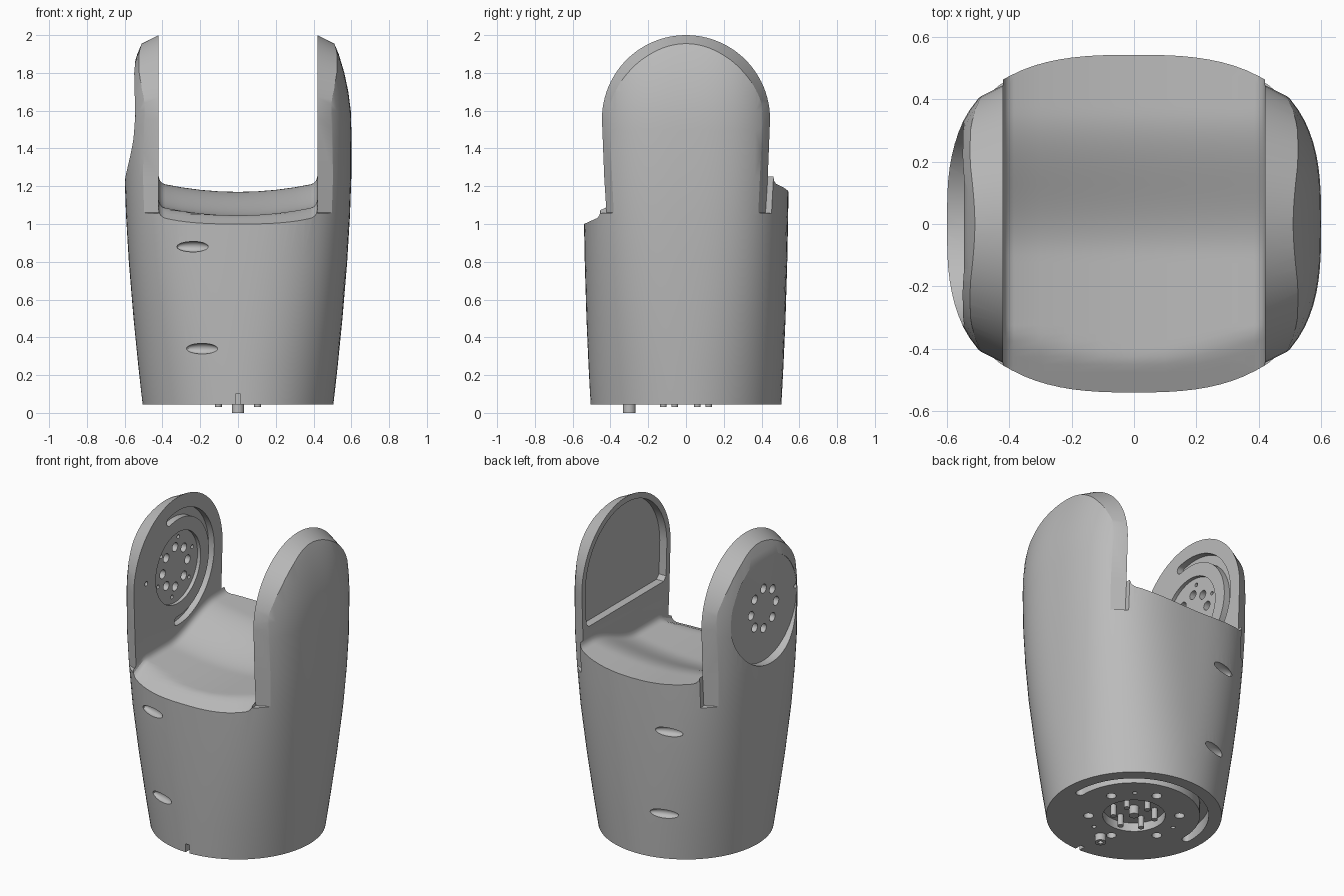
import bpy, bmesh
from math import sin, cos, pi, radians, sqrt

cube = bpy.data.objects.get("Cube")
if cube:
    bpy.data.objects.remove(cube, do_unlink=True)

grey = bpy.data.materials.new("plain_grey")
grey.use_nodes = True
COLOUR = (0.5, 0.5, 0.5, 1)
grey.diffuse_color = COLOUR
grey.node_tree.nodes["Principled BSDF"].inputs["Base Color"].default_value = COLOUR

PIVOT = 1.555      # height of the hinge axis
INNER = 0.42       # inner face of each arm
BASE = 0.045       # underside of the body


def make_object(name, bm):
    bmesh.ops.recalc_face_normals(bm, faces=bm.faces)
    mesh = bpy.data.meshes.new(name)
    bm.to_mesh(mesh)
    bm.free()
    mesh.materials.append(grey)
    ob = bpy.data.objects.new(name, mesh)
    bpy.context.collection.objects.link(ob)
    return ob


def loft(bm, rings):
    """Skin a list of closed rings and cap both ends."""
    loops = [[bm.verts.new(p) for p in ring] for ring in rings]
    n = len(loops[0])
    for a, b in zip(loops, loops[1:]):
        for i in range(n):
            j = (i + 1) % n
            bm.faces.new((a[i], a[j], b[j], b[i]))
    bm.faces.new(loops[0][::-1])
    bm.faces.new(loops[-1])


def prism(bm, outline, axis, a, b):
    """Extrude a flat outline along x or z, from a to b."""
    place = (lambda u, v, w: (w, u, v)) if axis == "X" else (lambda u, v, w: (u, v, w))
    loft(bm, [[place(u, v, w) for u, v in outline] for w in (a, b)])


def circle(u, v, r, n=24):
    return [(u + r * cos(2 * pi * i / n), v + r * sin(2 * pi * i / n)) for i in range(n)]


def on_ring(v, radius, count, start, r, n=16):
    """Circles spaced evenly around a centre."""
    for k in range(count):
        t = radians(start + 360 * k / count)
        yield circle(radius * cos(t), v + radius * sin(t), r, n)


def arc_slot(v, radius, half, start, end, n=40):
    """Outline of a curved slot with round ends."""
    def p(r, t):
        return r * cos(t), v + r * sin(t)
    s, e = radians(start), radians(end)
    ts = [s + (e - s) * i / n for i in range(n + 1)]
    pts = [p(radius + half, t) for t in ts]
    for t, sign in ((e, 1), (s, -1)):
        cx, cy = p(radius, t)
        base = t if sign > 0 else t + pi
        pts += [(cx + half * cos(base + pi * i / 8), cy + half * sin(base + pi * i / 8))
                for i in range(1, 8)]
        if sign > 0:
            pts += [p(radius - half, q) for q in reversed(ts)]
    return pts


def apply_boolean(target, cutter, operation="DIFFERENCE"):
    mod = target.modifiers.new("cut", "BOOLEAN")
    mod.operation, mod.solver, mod.object = operation, "EXACT", cutter
    bpy.context.view_layer.objects.active = target
    bpy.ops.object.modifier_apply(modifier=mod.name)
    bpy.data.objects.remove(cutter, do_unlink=True)


# Body: round at the base, squarish oval higher up (height, half x, half y, exponent)
SECTIONS = [(BASE, .505, .505, 2), (.25, .528, .516, 2.15), (.5, .553, .527, 2.35),
            (.8, .578, .536, 2.6), (1.05, .593, .541, 2.75), (1.25, .6, .543, 2.85),
            (1.5, .6, .545, 2.9), (1.6, .597, .545, 2.9), (1.7, .584, .545, 2.9),
            (1.8, .563, .545, 2.9), (1.9, .533, .545, 2.9), (1.96, .508, .545, 2.9),
            (2.03, .47, .545, 2.9)]


def oval(z, rx, ry, n, count=96):
    ring = []
    for i in range(count):
        c, s = cos(2 * pi * i / count), sin(2 * pi * i / count)
        k = (abs(c) ** n + abs(s) ** n) ** (-1 / n)
        ring.append((rx * c * k, ry * s * k, z))
    return ring


bm = bmesh.new()
loft(bm, [oval(*s) for s in SECTIONS])
body = make_object("forked_body", bm)


# Channel between the arms, with a curved stepped floor
def floor_height(x, y):
    t = min(max((y + .1) / .46, 0), 1)
    z = 1.045 + .125 * t * t * (3 - 2 * t) + .27 * x * x
    z = min(z, 1.0 + .45 * (y + .54))
    f = min(max((abs(x) - INNER + .035) / .035, 0), 1)
    return z + .035 * (1 - sqrt(1 - f * f))


half_xs = [0, .1, .2, .3, .385, .398, .408, .415, INNER]
xs = [-x for x in half_xs[:0:-1]] + half_xs
ys = [-.7 + 1.4 * i / 56 for i in range(57)]
bm = bmesh.new()
loft(bm, [[(x, y, floor_height(x, y)) for y in ys] + [(x, .7, 2.3), (x, -.7, 2.3)] for x in xs])
apply_boolean(body, make_object("channel_cutter", bm))


# Rounded arm outline that tapers outward, leaving the middle untouched
def envelope(x):
    h = .445 - (abs(x) - INNER) * .5 if abs(x) > INNER - .0005 else .85
    side = [(.9, -.1), (.9, 1.0), (h - .024, 1.06), (h - .012, 1.25)]
    arch = [(h * cos(pi * i / 48), PIVOT + h * sin(pi * i / 48)) for i in range(49)]
    return [(x, y, z) for y, z in side + arch + [(-y, z) for y, z in side[::-1]]]


bm = bmesh.new()
loft(bm, [envelope(x) for x in (-.7, -.4199, -.419, .419, .4199, .7)])
apply_boolean(body, make_object("arm_envelope", bm), "INTERSECT")

# Recesses: hinge discs, curved groove, arched pocket, underside sockets
bm = bmesh.new()
prism(bm, circle(0, 1.55, .33, 64), "X", -.8, -.545)
prism(bm, circle(0, 1.55, .225, 48), "X", -.442, -.38)
prism(bm, arc_slot(1.55, .335, .027, -92, 105), "X", -.46, -.38)
R = .408
pocket = [(R * cos(pi * i / 40), PIVOT + R * sin(pi * i / 40)) for i in range(41)]
pocket += [(-.4, 1.345), (-.375, 1.32), (.375, 1.32), (.4, 1.345)]
prism(bm, pocket, "X", .38, .47)
prism(bm, circle(0, 0, .18, 48), "Z", -.1, .1)
prism(bm, arc_slot(0, .405, .025, 0, 182), "Z", -.1, .12)
for ring in (on_ring(0, .262, 6, 20, .029), on_ring(0, .262, 3, 51, .013)):
    for hole in ring:
        prism(bm, hole, "Z", -.1, .1)
prism(bm, [(-.014, -.7), (.014, -.7), (.014, -.46), (-.014, -.46)], "Z", -.1, .1)
apply_boolean(body, make_object("recess_cutter", bm))

# Bolt holes through the hinge arm
bm = bmesh.new()
for hole in on_ring(1.55, .125, 8, 0, .028):
    prism(bm, hole, "X", -.7, -.38)
for hole in on_ring(1.55, .182, 6, 20, .012):
    prism(bm, hole, "X", -.475, -.38)
prism(bm, circle(-.32, 1.57, .014, 16), "X", -.7, -.38)
apply_boolean(body, make_object("bolt_hole_cutter", bm))

# Lens-shaped screw pockets, mirrored front and back
bm = bmesh.new()
for side in (-1, 1):
    for x, y, z in ((-.24, .512, .88), (-.19, .494, .34)):
        made = bmesh.ops.create_uvsphere(bm, u_segments=24, v_segments=12, radius=1)
        for v in made["verts"]:
            px, py, pz = v.co
            v.co = (x + .085 * px, side * (y + .03 * py + .3 * .085 * px), z + .028 * pz)
apply_boolean(body, make_object("screw_pocket_cutter", bm))

# Pins on the underside
bm = bmesh.new()
for pin in on_ring(0, .12, 6, 30, .018):
    prism(bm, pin, "Z", .03, .11)
prism(bm, circle(0, 0, .03), "Z", BASE, .11)
pins = make_object("contact_pins", bm)

bm = bmesh.new()
prism(bm, circle(0, -.3, .033), "Z", 0, .08)
locating_post = make_object("locating_post", bm)
bm = bmesh.new()
prism(bm, circle(0, -.3, .015, 16), "Z", -.1, .03)
apply_boolean(locating_post, make_object("post_hole_cutter", bm))

# Smooth shading with crisp edges
bpy.ops.object.select_all(action="DESELECT")
for ob in (body, pins, locating_post):
    ob.select_set(True)
    bpy.context.view_layer.objects.active = ob
bpy.ops.object.shade_smooth_by_angle(angle=radians(25))
